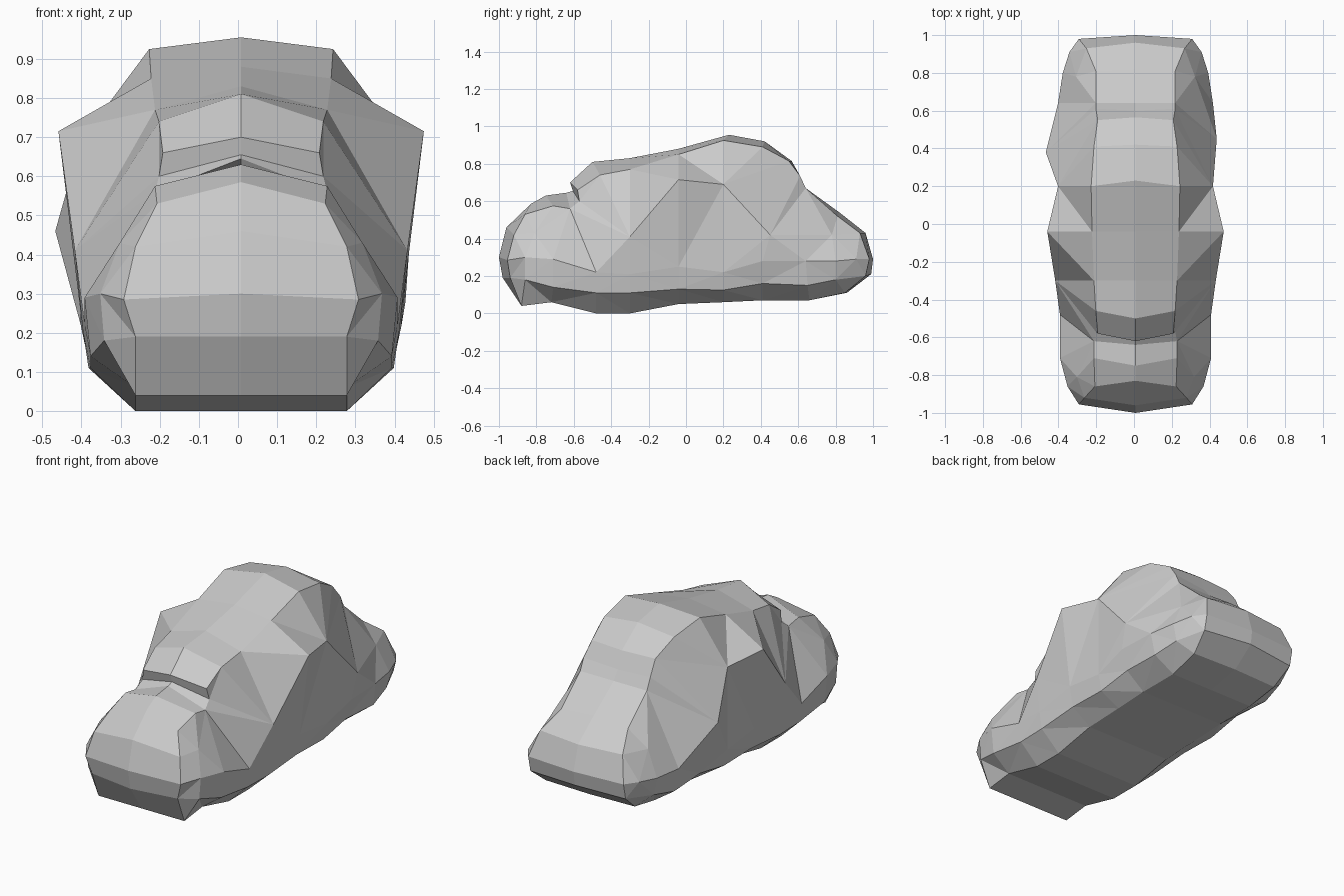
import bpy, bmesh
from mathutils import Vector
from mathutils.geometry import delaunay_2d_cdt

# Central belt wrapped around the body: half width, edge y, edge z, crown y, crown z
BELT = [
    (.27, -.88, .04, -.88, .04), (.27, -.94, .19, -.98, .19), (.30, -.955, .285, -1, .30),
    (.27, -.92, .42, -.96, .46), (.215, -.86, .53, -.83, .585), (.22, -.71, .575, -.75, .63),
    (.22, -.62, .56, -.64, .645), (.21, -.57, .60, -.605, .655), (.20, -.58, .66, -.62, .70),
    (.21, -.46, .74, -.50, .81), (.22, -.30, .77, -.30, .83), (.23, -.04, .85, -.04, .88),
    (.235, .20, .925, .23, .955), (.22, .41, .89, .42, .92), (.20, .55, .815, .565, .815),
    (.21, .61, .735, .60, .72), (.21, .64, .67, .64, .67), (.21, .81, .52, .82, .54),
    (.26, .93, .43, .96, .43), (.30, .98, .29, 1, .29), (.30, .96, .20, .99, .21),
    (.28, .85, .11, .86, .11)]
UNDERSIDE = [(.66, .07), (.41, .07), (.20, .06), (-.04, .05), (-.30, 0), (-.48, 0), (-.72, .06)]
BELT += [(.27, y, z, y, z) for y, z in UNDERSIDE]

# Flank bulge points: y, z, distance from the centre
FLANK = [
    # lower row
    (-.86, .18, .35), (-.71, .14, .385), (-.48, .11, .385), (-.30, .11, .39), (-.04, .13, .39),
    (.20, .125, .39), (.41, .16, .385), (.65, .15, .39), (.80, .18, .365),
    # middle row
    (-.86, .30, .36), (-.71, .29, .40), (-.48, .22, .40), (-.30, .21, .405), (-.04, .25, .41),
    (.20, .22, .41), (.41, .28, .42), (.64, .28, .41), (.80, .28, .385), (.91, .29, .35),
    # upper row
    (-.81, .43, .31), (-.30, .41, .425), (-.04, .715, .467), (.20, .69, .41), (.78, .42, .315)]
REAR_BULGE = {1: (.45, .42, .43), -1: (.38, .46, .475)}  # the left flank is slightly fuller
OFFSET = .008

bm = bmesh.new()
n = len(BELT)
crown = [bm.verts.new((OFFSET, cy, cz)) for _, _, _, cy, cz in BELT]

for side in (-1, 1):
    # Belt strip
    edge = [bm.verts.new((side * w + OFFSET, y, z)) for w, y, z, _, _ in BELT]
    for i in range(n):
        j = (i + 1) % n
        bm.faces.new((crown[i], crown[j], edge[j], edge[i]))
    # Flank: faceted skin spanning the belt outline through the bulge points
    flank = FLANK + [REAR_BULGE[side]]
    verts = edge + [bm.verts.new((side * x + OFFSET, y, z)) for y, z, x in flank]
    flat = [Vector((v.co.y, v.co.z)) for v in verts]
    loop = [(i, (i + 1) % n) for i in range(n)]
    _, _, faces, source, _, _ = delaunay_2d_cdt(flat, loop, [], 1, 1e-5)
    for f in faces:
        bm.faces.new([verts[source[i][0]] for i in f])
bmesh.ops.recalc_face_normals(bm, faces=bm.faces)

mesh = bpy.data.meshes.new("body_shell")
bm.to_mesh(mesh)
bm.free()
bpy.context.collection.objects.link(bpy.data.objects.new("body_shell", mesh))
